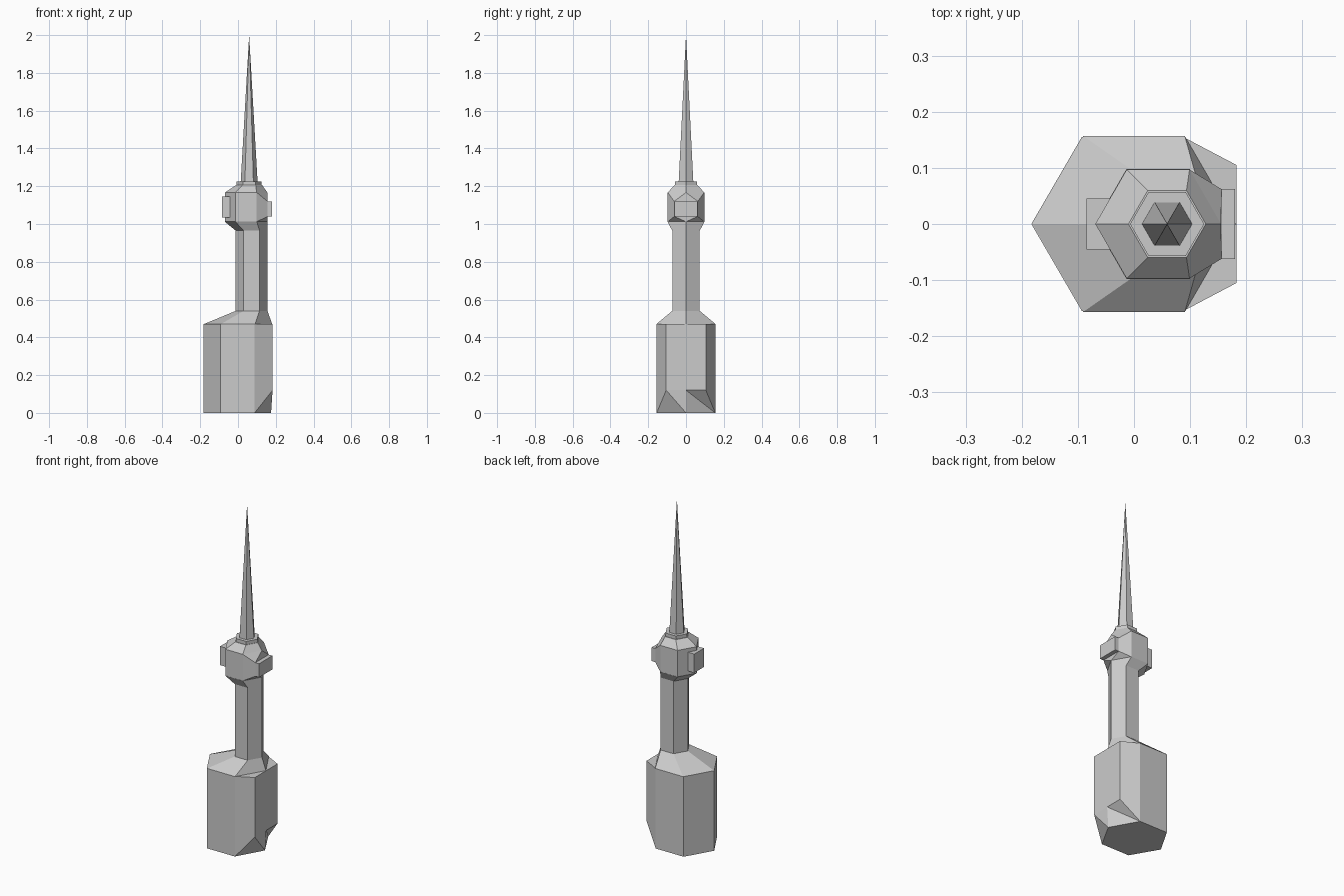
import bpy
import bmesh
import math

if "Cube" in bpy.data.objects:
    bpy.data.objects.remove(bpy.data.objects["Cube"])


def finish(name, bm):
    bmesh.ops.recalc_face_normals(bm, faces=bm.faces)
    mesh = bpy.data.meshes.new(name)
    bm.to_mesh(mesh)
    bm.free()
    obj = bpy.data.objects.new(name, mesh)
    bpy.context.collection.objects.link(obj)
    return obj


def hexagon(cx, r, z):
    return [(cx + r * math.cos(i * math.pi / 3), r * math.sin(i * math.pi / 3), z)
            for i in range(6)]


def hex_loft(name, rings, tip=None):
    """Skin hexagonal rings given as (centre x, radius, z), optionally to a point."""
    bm = bmesh.new()
    loops = [[bm.verts.new(p) for p in hexagon(*r)] for r in rings]
    for a, b in zip(loops, loops[1:]):
        for i in range(6):
            j = (i + 1) % 6
            bm.faces.new((a[i], a[j], b[j], b[i]))
    bm.faces.new(loops[0][::-1])
    if tip:
        t = bm.verts.new(tip)
        for i in range(6):
            bm.faces.new((loops[-1][i], loops[-1][(i + 1) % 6], t))
    else:
        bm.faces.new(loops[-1])
    return finish(name, bm)


def box(name, lo, hi):
    bm = bmesh.new()
    bmesh.ops.create_cube(bm, size=1)
    for v in bm.verts:
        v.co = [(a + b) / 2 + c * (b - a) for a, b, c in zip(lo, hi, v.co)]
    return finish(name, bm)


# Base block: hexagon with a squared-off right end and undercut corners
bm = bmesh.new()
points = {
    "bl": (-.183, 0, 0), "bfl": (-.093, -.155, 0), "bfr": (.088, -.155, 0),
    "br": (.175, 0, 0), "bbr": (.088, .155, 0), "bbl": (-.093, .155, 0),
    "tl": (-.183, 0, .47), "tfl": (-.093, -.155, .47), "tfr": (.088, -.155, .47),
    "tf": (.183, -.105, .47), "tr": (.183, 0, .47), "tb": (.183, .105, .47),
    "tbr": (.088, .155, .47), "tbl": (-.093, .155, .47),
    "mf": (.183, -.105, .12), "mr": (.183, 0, .12), "mb": (.183, .105, .12),
}
v = {k: bm.verts.new(p) for k, p in points.items()}
for face in ("bbl bbr br bfr bfl bl", "tl tfl tfr tf tr tb tbr tbl",
             "bl bfl tfl tl", "bl tl tbl bbl", "bfl bfr tfr tfl", "bbl tbl tbr bbr",
             "bfr mf tf tfr", "bbr tbr tb mb", "bfr br mf", "mf br mr",
             "mf mr tr tf", "mr mb tb tr", "mr bbr mb", "mr br bbr"):
    bm.faces.new([v[k] for k in face.split()])
finish("base_block", bm)

# Sloped base roof, shaft and flare under the head
hex_loft("shaft", [(0, .181, .47), (.072, .084, .54), (.072, .084, .965),
                   (.043, .113, 1.012)])

# Head: hexagonal drum drawn out towards the right bay
bm = bmesh.new()
for p in (hexagon(.043, .112, 1.012) + hexagon(.043, .112, 1.167)
          + [(.156, y, z) for y in (-.062, .062) for z in (1.04, 1.12)]):
    bm.verts.new(p)
bmesh.ops.convex_hull(bm, input=bm.verts)
bmesh.ops.dissolve_limit(bm, angle_limit=.02, verts=bm.verts, edges=bm.edges)
finish("head", bm)

# Bays on both sides of the head
box("right_bay", (.14, -.062, 1.04), (.18, .062, 1.12))
box("left_bay", (-.085, -.045, 1.035), (0, .045, 1.145))

# Head roof, collar and spire
hex_loft("head_roof", [(.043, .112, 1.167), (.059, .069, 1.206)])
hex_loft("collar", [(.059, .066, 1.206), (.059, .066, 1.226)])
hex_loft("spire", [(.059, .046, 1.206), (.059, .044, 1.235)], tip=(.059, 0, 2))
